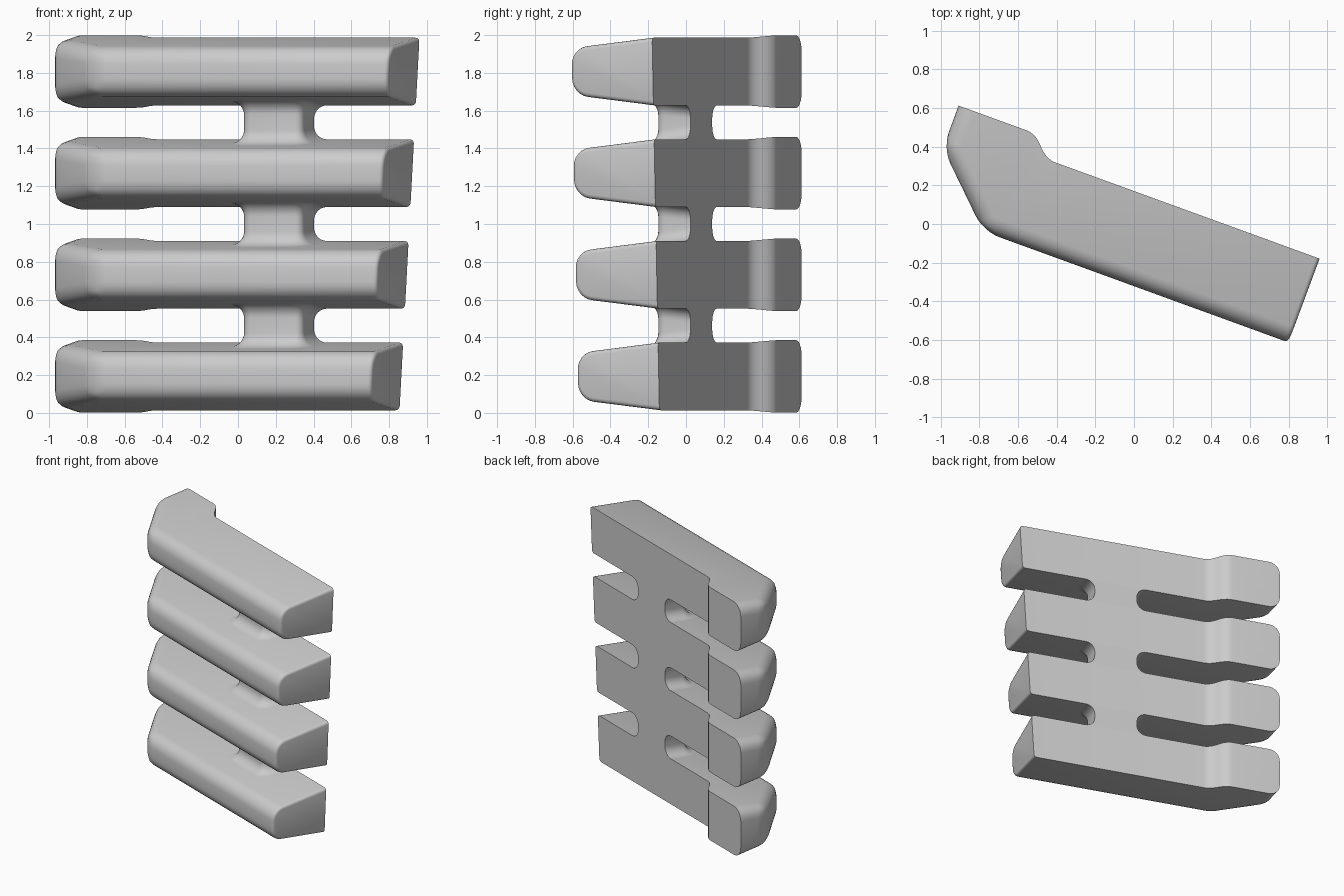
import bpy, bmesh, math

if "Cube" in bpy.data.objects:
    bpy.data.objects.remove(bpy.data.objects["Cube"], do_unlink=True)

ANGLE = math.radians(20)
COS, SIN = math.cos(ANGLE), math.sin(ANGLE)
PITCH = 0.538          # vertical spacing of the bars
BASE = 0.193           # centre height of the lowest bar
BACK = 0.16            # depth of the shared back plane

grey = bpy.data.materials.new("plain_grey")
grey.use_nodes = True
grey.diffuse_color = (0.6, 0.6, 0.6, 1)
grey.node_tree.nodes["Principled BSDF"].inputs["Base Color"].default_value = (0.6, 0.6, 0.6, 1)


def place(u, d, z):
    """Turn length along the bar and depth into world space."""
    return (COS * u + SIN * d, -SIN * u + COS * d, z)


def half_height(d):
    """Bars get thinner towards the front."""
    return 0.16 + 0.12 * d


def end_u(z):
    """The free ends lie on one leaning plane."""
    return 0.965 - 0.057 * (2 - z)


def finish(bm, name):
    bmesh.ops.recalc_face_normals(bm, faces=bm.faces)
    mesh = bpy.data.meshes.new(name)
    bm.to_mesh(mesh)
    bm.free()
    mesh.materials.append(grey)
    obj = bpy.data.objects.new(name, mesh)
    bpy.context.collection.objects.link(obj)
    bpy.ops.object.select_all(action="DESELECT")
    obj.select_set(True)
    bpy.context.view_layer.objects.active = obj
    bpy.ops.object.shade_smooth_by_angle(angle=math.radians(35))


def soft_corner(a, b, c, t, steps=5):
    """Curve that rounds corner b, starting a fraction t along each side."""
    p = [b[i] + (a[i] - b[i]) * t for i in (0, 1)]
    q = [b[i] + (c[i] - b[i]) * t for i in (0, 1)]
    out = []
    for k in range(steps + 1):
        s = k / steps
        out.append(tuple((1 - s) ** 2 * p[i] + 2 * s * (1 - s) * b[i] + s * s * q[i] for i in (0, 1)))
    return out


def bar(index):
    centre = BASE + index * PITCH
    # Plan outline: free end, back, step up to the head, slanted nose, front
    step = [(-0.44, BACK), (-0.54, BACK), (-0.64, 0.265), (-0.74, 0.265)]
    outline = [(None, -0.302), (None, BACK)]
    outline += soft_corner(step[0], step[1], step[2], 0.45)
    outline += soft_corner(step[1], step[2], step[3], 0.45)
    outline += [(-1.062, 0.265), (-1.062, 0.03), (-0.72, -0.302)]
    n = len(outline)

    bm = bmesh.new()
    rings = []
    for sign in (-1, 1):
        ring = []
        for u, d in outline:
            z = centre + sign * half_height(d)
            ring.append(bm.verts.new((end_u(z) if u is None else u, d, z)))
        rings.append(ring)
    low, high = rings
    bm.faces.new(low[::-1])
    bm.faces.new(high)
    for i in range(n):
        j = (i + 1) % n
        bm.faces.new((low[i], low[j], high[j], high[i]))

    # Large rounding on the head end, nose and front
    edges = []
    for ring in rings:
        for i, j in ((n - 3, n - 2), (n - 2, n - 1), (n - 1, 0)):
            edges.append(bm.edges.get((ring[i], ring[j])))
    for i in (n - 2, n - 1):
        edges.append(bm.edges.get((low[i], high[i])))
    bmesh.ops.bevel(bm, geom=edges, offset=0.085, offset_type="OFFSET",
                    segments=6, profile=0.5, affect="EDGES", clamp_overlap=True)

    # Small rounding around the free end, leaving its back edge crisp
    def on_end(v):
        return abs(v.co.x - end_u(v.co.z)) < 0.002
    rim = [e for e in bm.edges if all(on_end(v) for v in e.verts)
           and not all(v.co.y > BACK - 0.001 for v in e.verts)]
    bmesh.ops.bevel(bm, geom=rim, offset=0.022, offset_type="OFFSET",
                    segments=3, profile=0.5, affect="EDGES", clamp_overlap=True)
    for v in bm.verts:
        v.co = place(*v.co)
    finish(bm, "bar_%d" % (index + 1))


def post(index):
    """Connecting web, flared into the bars above and below it."""
    centre = BASE + (index + 0.5) * PITCH
    left, right, front, corner, flare = 0.034, 0.37, -0.035, 0.045, 0.072
    levels = []
    for k in range(9):
        t = k / 8 * math.pi / 2
        levels.append((flare * (1 - math.cos(t)), flare * (1 - math.sin(t))))
    stack = [(-1, *lv) for lv in levels[::-1]] + [(1, *lv) for lv in levels]

    bm = bmesh.new()
    rings = []
    for sign, grow, inset in stack:
        points = [(right + grow, BACK), (left - grow, BACK)]
        r = corner + grow
        for cx, start in ((left + corner, math.pi), (right - corner, 1.5 * math.pi)):
            for k in range(6):
                a = start + k / 5 * math.pi / 2
                points.append((cx + r * math.cos(a), front + corner + r * math.sin(a)))
        ring = []
        for u, d in points:
            gap = PITCH / 2 - half_height(d)
            ring.append(bm.verts.new(place(u, d, centre + sign * (gap - inset))))
        rings.append(ring)
    n = len(rings[0])
    for a, b in zip(rings, rings[1:]):
        for i in range(n):
            j = (i + 1) % n
            bm.faces.new((a[i], a[j], b[j], b[i]))
    bm.faces.new(rings[0][::-1])
    bm.faces.new(rings[-1])
    finish(bm, "connecting_post_%d" % (index + 1))


for i in range(4):
    bar(i)
for i in range(3):
    post(i)
